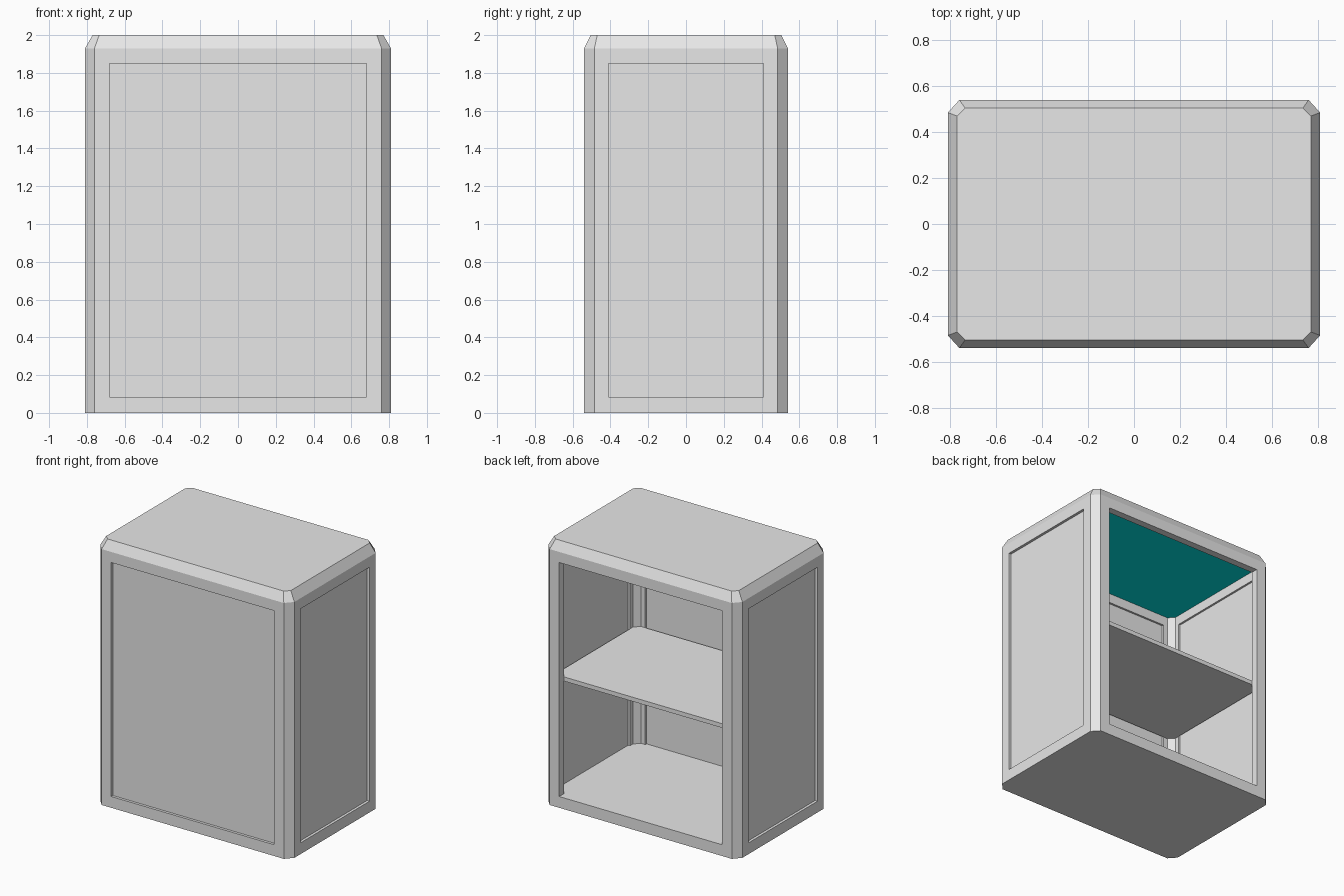
import bpy
import bmesh

cube = bpy.data.objects.get("Cube")
if cube:
    bpy.data.objects.remove(cube, do_unlink=True)


def material(name, colour):
    mat = bpy.data.materials.new(name)
    mat.use_nodes = True
    mat.diffuse_color = (*colour, 1)
    mat.node_tree.nodes["Principled BSDF"].inputs["Base Color"].default_value = (*colour, 1)
    return mat


GREY = material("light grey", (0.8, 0.8, 0.8))
TEAL = material("bright teal", (0.0, 0.8, 0.8))


def loft(name, lower, z0, z1, upper=None, mat=GREY):
    """Closed solid between two matching outlines at two heights."""
    upper = upper or lower
    bm = bmesh.new()
    low = [bm.verts.new((x, y, z0)) for x, y in lower]
    top = [bm.verts.new((x, y, z1)) for x, y in upper]
    bm.faces.new(low)
    bm.faces.new(top)
    for i in range(len(low)):
        j = (i + 1) % len(low)
        bm.faces.new((low[i], low[j], top[j], top[i]))
    bmesh.ops.recalc_face_normals(bm, faces=bm.faces)
    mesh = bpy.data.meshes.new(name)
    bm.to_mesh(mesh)
    bm.free()
    mesh.materials.append(mat)
    obj = bpy.data.objects.new(name, mesh)
    bpy.context.collection.objects.link(obj)
    return obj


def octagon(x, y, cx, cy):
    """Rectangle with cut corners, as half sizes and corner cuts."""
    quarter = [(x, y - cy), (x - cx, y)]
    half = quarter + [(-a, b) for a, b in reversed(quarter)]
    return half + [(-a, -b) for a, b in half]


def box(name, x0, x1, y0, y1, z0, z1):
    return loft(name, [(x0, y0), (x1, y0), (x1, y1), (x0, y1)], z0, z1)


# Main sizes
X, Y = 0.81, 0.54            # outer half sizes
WALL = 0.055                 # frame thickness
IX, IY = X - WALL, Y - WALL  # inner half sizes
OX, OY = 0.68, 0.41          # opening half sizes
FLOOR, HEAD, CAP, TOP = 0.085, 1.85, 1.93, 2.0
outline = octagon(X, Y, 0.05, 0.055)

# Base slab and bevelled top
loft("base", outline, 0, FLOOR)
loft("top_cap", outline, CAP, TOP, octagon(0.77, 0.505, 0.035, 0.035))
loft("top_lining", octagon(IX, IY, 0.04, 0.04), CAP - 0.008, CAP - 0.001, mat=TEAL)

# Corner posts with chamfered inner and outer corners
post = [(X, OY), (X, Y - 0.055), (X - 0.05, Y), (OX, Y),
        (OX, IY), (IX - 0.04, IY), (IX, IY - 0.04), (IX, OY)]
for side, sx in (("left", 1), ("right", -1)):
    for end, sy in (("front", -1), ("back", 1)):
        loft(f"{end}_{side}_post", [(x * sx, y * sy) for x, y in post], FLOOR, CAP)

# Upper rails
for end, sy in (("front", -1), ("back", 1)):
    box(f"{end}_rail", -OX, OX, *sorted((sy * IY, sy * Y)), HEAD, CAP)
for side, sx in (("left", 1), ("right", -1)):
    box(f"{side}_rail", *sorted((sx * IX, sx * X)), -OY, OY, HEAD, CAP)

# Recessed panels; the back stays open
box("front_panel", -OX, OX, -Y + 0.02, -Y + 0.04, FLOOR, HEAD)
for side, sx in (("left", 1), ("right", -1)):
    box(f"{side}_panel", *sorted((sx * (X - 0.04), sx * (X - 0.02))), -OY, OY, FLOOR, HEAD)

# Middle shelf
loft("shelf", octagon(IX, IY, 0.04, 0.04), 0.935, 0.967)
